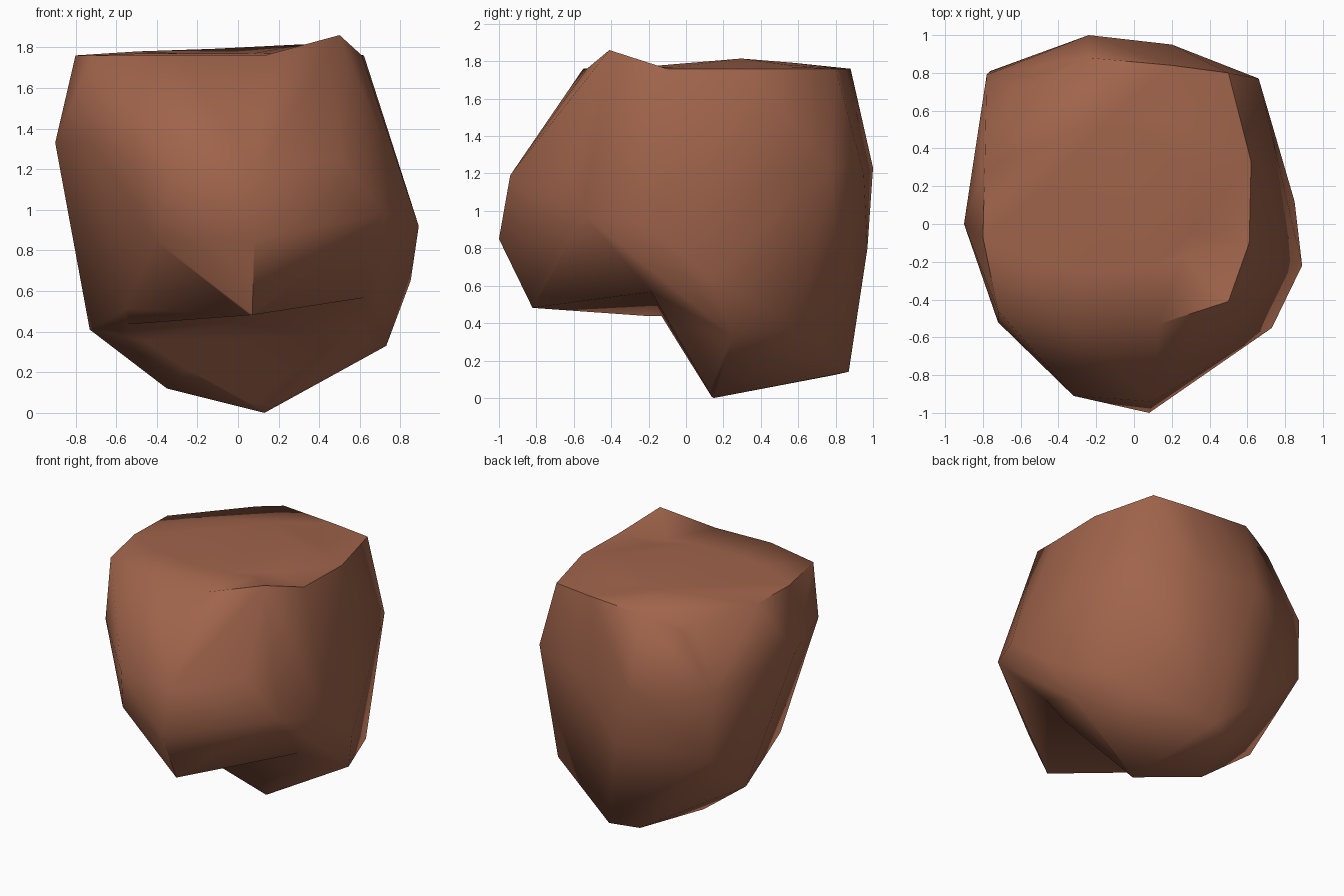
import bpy, bmesh, math
from mathutils import Vector

if "Cube" in bpy.data.objects:
    bpy.data.objects.remove(bpy.data.objects["Cube"])

# Colour
clay = bpy.data.materials.new("brown_clay")
clay.diffuse_color = (0.35, 0.127, 0.07, 1)
clay.use_nodes = True
clay.node_tree.nodes["Principled BSDF"].inputs["Base Color"].default_value = clay.diffuse_color

RIM_Z = 1.76
# Outline of the flat top
RIM = [(-.24, .88), (.2, .84), (.5, .8), (.62, .33), (.61, -.1), (.5, -.41),
       (.13, -.53), (-.31, -.55), (-.72, -.46), (-.8, -.07), (-.79, .3)]
# Corner points of the boulder, level by level
LEVELS = [
    # sloping back left shoulder
    [(-.41, .8, 1.74), (-.57, .7, 1.71), (-.52, .78, 1.67)],
    # upper belly
    [(-.9, 0, 1.33), (-.72, -.52, 1.33), (-.32, -.91, 1.2), (.1, -.94, 1.19),
     (.5, -.62, 1.25), (-.24, 1, 1.23), (.2, .95, 1.2), (.66, .77, 1.25), (-.78, .79, 1.27)],
    # widest level
    [(.89, -.22, .92), (.73, -.55, .98), (.08, -1, .85), (-.41, -.76, .85),
     (.85, .12, .65), (-.1, .97, .8), (-.76, .81, .8)],
    # lower lip of the overhang
    [(-.55, -.32, .51), (.07, -.82, .48)],
    # foot
    [(.73, .25, .33), (.62, .61, .37), (-.73, .34, .41), (-.35, .29, .12),
     (.13, .15, 0), (.02, .87, .14), (-.17, .78, .12)],
]


def hull_mesh(points):
    """Convex skin around a set of points."""
    bm = bmesh.new()
    for p in points:
        bm.verts.new(p)
    res = bmesh.ops.convex_hull(bm, input=bm.verts)
    loose = {v for v in res["geom_interior"] + res["geom_unused"]
             if isinstance(v, bmesh.types.BMVert)}
    bmesh.ops.delete(bm, geom=list(loose), context='VERTS')
    bmesh.ops.recalc_face_normals(bm, faces=bm.faces)
    return bm


def add_object(name, bm):
    me = bpy.data.meshes.new(name)
    bm.to_mesh(me)
    bm.free()
    me.materials.append(clay)
    ob = bpy.data.objects.new(name, me)
    bpy.context.collection.objects.link(ob)
    return ob


# Boulder, with a low ridge across the top and one raised corner
bm = hull_mesh([(x, y, RIM_Z) for x, y in RIM] + [p for level in LEVELS for p in level])
top = [f for f in bm.faces if all(abs(v.co.z - RIM_Z) < .002 for v in f.verts)]
top = bmesh.ops.dissolve_faces(bm, faces=top)["region"]
bmesh.ops.inset_region(bm, faces=top, thickness=.3, use_even_offset=True)
for v in top[0].verts:
    v.co.z = max(1.77, 1.86 - .22 * abs(v.co.y - .3) - .12 * abs(v.co.x + .05))
for v in bm.verts:
    if (v.co - Vector((.5, -.41, RIM_Z))).length < .01:
        v.co.z = 1.86
bmesh.ops.triangulate(bm, faces=bm.faces)
boulder = add_object("boulder", bm)

# Wedge that undercuts the front, its apex rising to the right
apex = [Vector((-1.6, -.08, .32)), Vector((1.55, -.23, .67))]
spread = [Vector((0, 0, 0)), Vector((0, -1.4, -.05)), Vector((0, .51, -.86)), Vector((0, -1.4, -.86))]
cutter = add_object("notch_cutter", hull_mesh([a + s for a in apex for s in spread]))

mod = boulder.modifiers.new("undercut", 'BOOLEAN')
mod.operation = 'DIFFERENCE'
mod.solver = 'EXACT'
mod.object = cutter
bpy.context.view_layer.objects.active = boulder
boulder.select_set(True)
bpy.ops.object.modifier_apply(modifier=mod.name)
bpy.data.objects.remove(cutter)

# Soft shading, crisp rim
bpy.ops.object.shade_smooth_by_angle(angle=math.radians(58))
